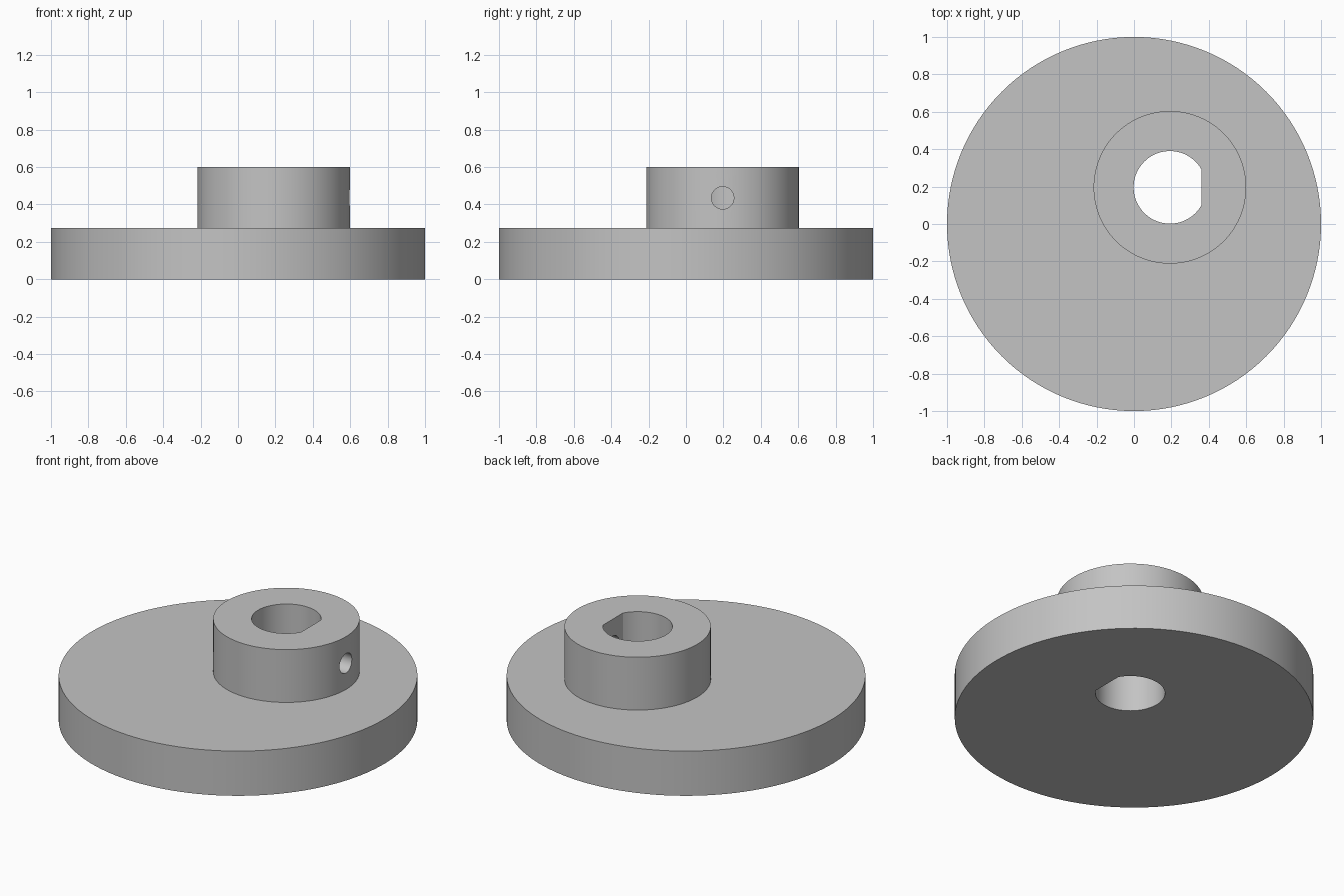
import bpy
import bmesh
import math
from mathutils import Matrix, Vector

cube = bpy.data.objects.get("Cube")
if cube:
    bpy.data.objects.remove(cube, do_unlink=True)

DISC_HEIGHT, TOTAL_HEIGHT = 0.275, 0.6
HUB = Vector((0.192, 0.196, 0))
HUB_RADIUS, BORE_RADIUS, BORE_FLAT = 0.408, 0.194, 0.168
SCREW_RADIUS, SCREW_HEIGHT = 0.06, 0.435

grey = bpy.data.materials.new("plain grey")
grey.use_nodes = True
grey.diffuse_color = (0.55, 0.55, 0.55, 1)
grey.node_tree.nodes["Principled BSDF"].inputs["Base Color"].default_value = grey.diffuse_color


def cylinder(name, radius, start, end, segments):
    """Solid cylinder between two points."""
    axis = end - start
    place = Matrix.Translation((start + end) / 2) @ axis.to_track_quat('Z', 'Y').to_matrix().to_4x4()
    bm = bmesh.new()
    bmesh.ops.create_cone(bm, cap_ends=True, segments=segments, radius1=radius,
                          radius2=radius, depth=axis.length, matrix=place)
    mesh = bpy.data.meshes.new(name)
    bm.to_mesh(mesh)
    bm.free()
    mesh.materials.append(grey)
    obj = bpy.data.objects.new(name, mesh)
    bpy.context.collection.objects.link(obj)
    return obj


def combine(target, tool, operation):
    """Apply a boolean and remove the tool."""
    mod = target.modifiers.new(operation.lower(), 'BOOLEAN')
    mod.operation, mod.solver, mod.object = operation, 'EXACT', tool
    tool.hide_render = True
    bpy.ops.object.select_all(action='DESELECT')
    bpy.context.view_layer.objects.active = target
    target.select_set(True)
    bpy.ops.object.modifier_apply(modifier=mod.name)
    bpy.data.objects.remove(tool, do_unlink=True)


up = Vector((0, 0, 1))

# Disc with an off-centre hub
cam = cylinder("eccentric_disc_and_hub", 1, Vector(), up * DISC_HEIGHT, 128)
hub = cylinder("hub", HUB_RADIUS, HUB + up * DISC_HEIGHT / 2, HUB + up * TOTAL_HEIGHT, 96)
combine(cam, hub, 'UNION')

# D-shaped shaft bore: a round cutter sliced flat on its +x side
bore = cylinder("bore_cutter", BORE_RADIUS, HUB - up * 0.2, HUB + up * 0.8, 96)
bm = bmesh.new()
bm.from_mesh(bore.data)
cut = bmesh.ops.bisect_plane(bm, geom=bm.verts[:] + bm.edges[:] + bm.faces[:],
                             plane_co=HUB + Vector((BORE_FLAT, 0, 0)),
                             plane_no=(1, 0, 0), clear_outer=True)
edges = [e for e in cut["geom_cut"] if isinstance(e, bmesh.types.BMEdge)]
bmesh.ops.holes_fill(bm, edges=edges)
bmesh.ops.recalc_face_normals(bm, faces=bm.faces[:])
bm.to_mesh(bore.data)
bm.free()
combine(cam, bore, 'DIFFERENCE')

# Set-screw hole from the hub's +x side into the bore
level = HUB + up * SCREW_HEIGHT
screw = cylinder("screw_cutter", SCREW_RADIUS, level, level + Vector((0.6, 0, 0)), 48)
combine(cam, screw, 'DIFFERENCE')

bpy.ops.object.shade_smooth_by_angle(angle=math.radians(30))
